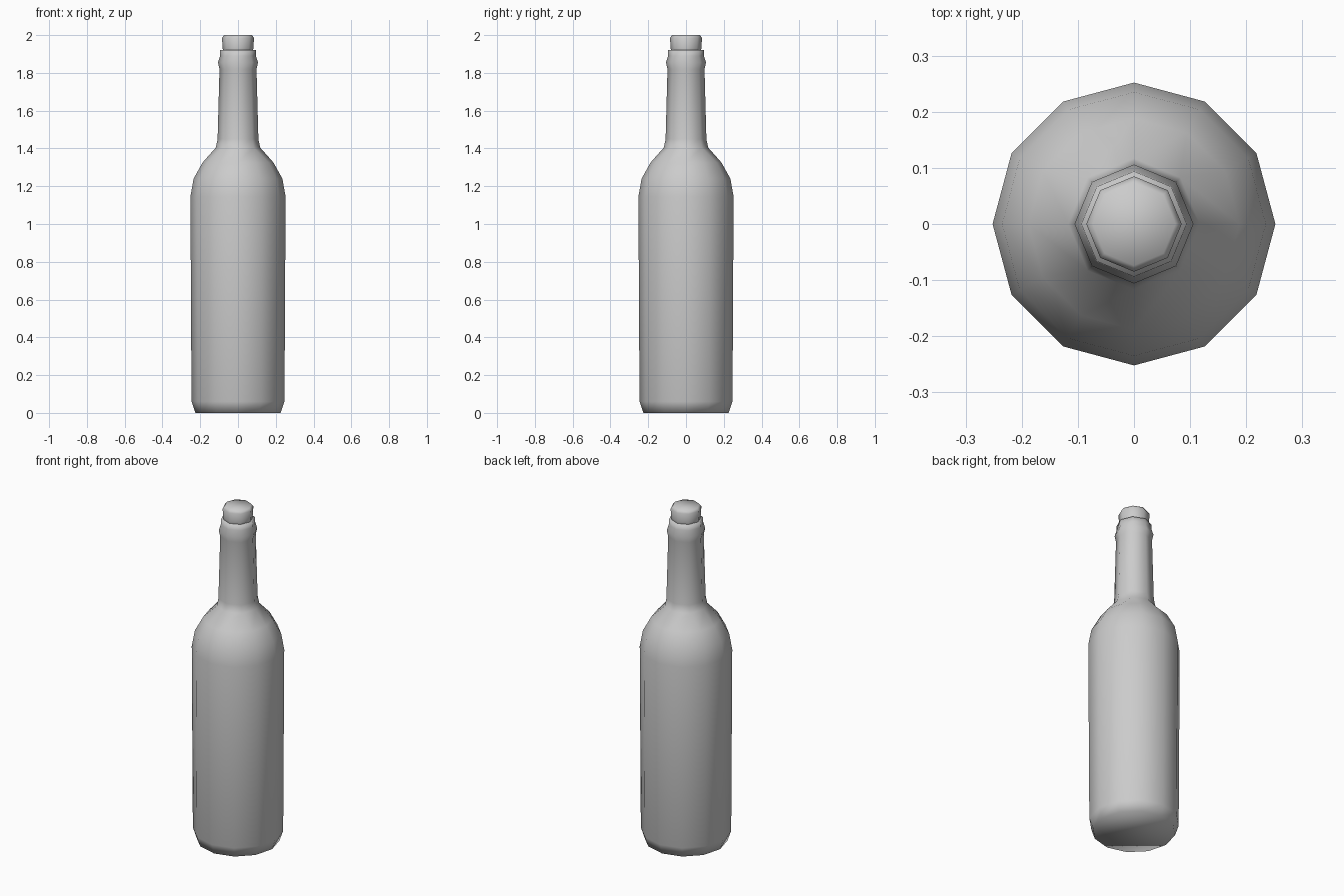
import bpy, bmesh, math

if "Cube" in bpy.data.objects:
    bpy.data.objects.remove(bpy.data.objects["Cube"])


def ring(bm, sides, radius, z):
    return [bm.verts.new((radius * math.cos(2 * math.pi * i / sides),
                          radius * math.sin(2 * math.pi * i / sides), z))
            for i in range(sides)]


def bridge(bm, low, high):
    # joins two rings; a 12-ring narrows onto an 8-ring by merging pairs
    n, m = len(low), len(high)
    to_high = [i if n == m else (i // 3) * 2 + min(i % 3, 1) for i in range(n)]
    for i in range(n):
        j = (i + 1) % n
        a, b = high[to_high[i]], high[to_high[j]]
        bm.faces.new([low[i], low[j], b] if a is b else [low[i], low[j], b, a])


def turned(name, profile):
    # profile rows: sides, radius, height
    bm = bmesh.new()
    rings = [ring(bm, *row) for row in profile]
    for low, high in zip(rings, rings[1:]):
        bridge(bm, low, high)
    for end in (rings[0][::-1], rings[-1]):
        bm.faces.new(end)
    bmesh.ops.recalc_face_normals(bm, faces=bm.faces)
    for f in bm.faces:
        f.smooth = True
    mesh = bpy.data.meshes.new(name)
    bm.to_mesh(mesh)
    bm.free()
    obj = bpy.data.objects.new(name, mesh)
    bpy.context.collection.objects.link(obj)
    return obj


# Glass: twelve-sided body and shoulder, eight-sided neck and lip
turned("bottle", [
    (12, 0.226, 0.0), (12, 0.246, 0.06), (12, 0.252, 1.145),
    (12, 0.235, 1.24), (12, 0.188, 1.325),
    (8, 0.117, 1.405), (8, 0.108, 1.45), (8, 0.098, 1.82),
    (8, 0.106, 1.855), (8, 0.095, 1.89), (8, 0.094, 1.92),
])

# Stopper standing proud of the lip
turned("cork", [
    (8, 0.079, 1.90), (8, 0.081, 1.93), (8, 0.085, 1.985), (8, 0.074, 2.0),
])
